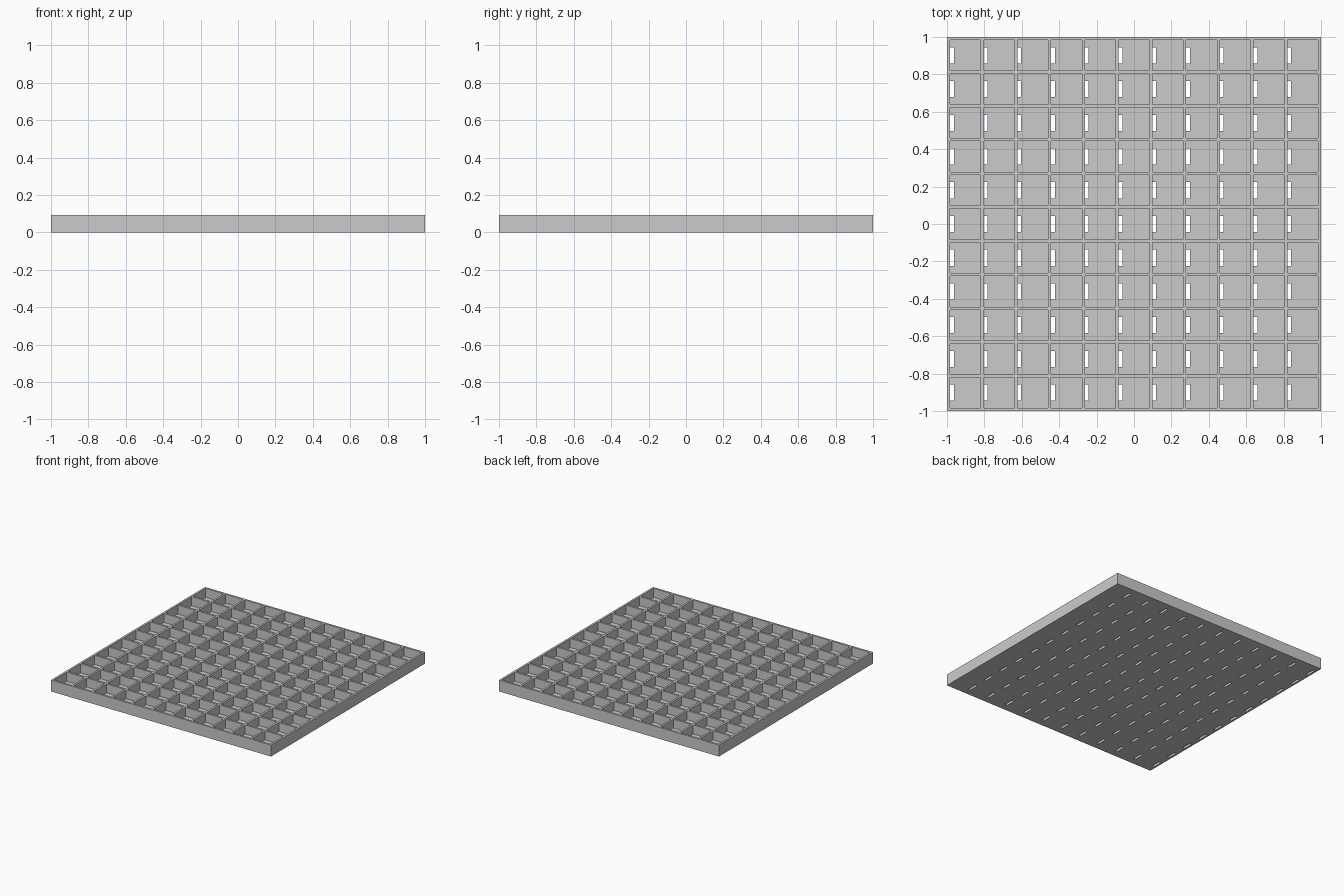
import bpy
import bmesh

if "Cube" in bpy.data.objects:
    bpy.data.objects.remove(bpy.data.objects["Cube"], do_unlink=True)

CELLS = 11
WALL = 0.0165                       # thickness of the dividers and rim
PITCH = (2 - WALL) / CELLS
SLOT_W, SLOT_L = 0.02, 0.086        # drain slot beside each left wall
FLOOR, HEIGHT = 0.02, 0.094
LEVELS = [0, FLOOR, HEIGHT]

grey = bpy.data.materials.new("light_grey")
grey.use_nodes = True
colour = (0.6, 0.6, 0.6, 1)
grey.diffuse_color = colour
grey.node_tree.nodes["Principled BSDF"].inputs["Base Color"].default_value = colour


def cuts(offsets):
    """Repeat the cut lines of one cell across the tray."""
    lines = [-1 + c * PITCH + o for c in range(CELLS) for o in offsets]
    return lines + [1 - WALL, 1]


margin = (PITCH - WALL - SLOT_L) / 2
x_offsets = [0, WALL, WALL + SLOT_W]
y_offsets = [0, WALL, WALL + margin, WALL + margin + SLOT_L]
xs, ys = cuts(x_offsets), cuts(y_offsets)
nx, ny = len(xs) - 1, len(ys) - 1


def level(i, j):
    """Zero for open space, one for floor, two for wall."""
    if not (0 <= i < nx and 0 <= j < ny):
        return 0
    a, b = i % len(x_offsets), j % len(y_offsets)
    if a == 0 or b == 0:
        return 2
    return 0 if a == 1 and b == 2 else 1


bm = bmesh.new()


def quad(*points):
    bm.faces.new([bm.verts.new(p) for p in points])


def side(p, q, low, high):
    """Upright faces between two neighbouring heights."""
    for k in range(low, high):
        z0, z1 = LEVELS[k], LEVELS[k + 1]
        quad((*p, z0), (*q, z0), (*q, z1), (*p, z1))


# Rim, dividers and slotted floor as one solid
for i in range(nx):
    for j in range(ny):
        h = level(i, j)
        ring = [(xs[i], ys[j]), (xs[i + 1], ys[j]),
                (xs[i + 1], ys[j + 1]), (xs[i], ys[j + 1])]
        if h:
            quad(*[(*p, LEVELS[h]) for p in ring])
            quad(*[(*p, 0) for p in reversed(ring)])
        neighbours = [(i, j - 1), (i + 1, j), (i, j + 1), (i - 1, j)]
        for k, n in enumerate(neighbours):
            side(ring[k], ring[(k + 1) % 4], level(*n), h)

bmesh.ops.remove_doubles(bm, verts=bm.verts, dist=0.0001)
bmesh.ops.recalc_face_normals(bm, faces=bm.faces)
mesh = bpy.data.meshes.new("compartment_tray")
bm.to_mesh(mesh)
bm.free()
mesh.materials.append(grey)
tray = bpy.data.objects.new("compartment_tray", mesh)
bpy.context.collection.objects.link(tray)
